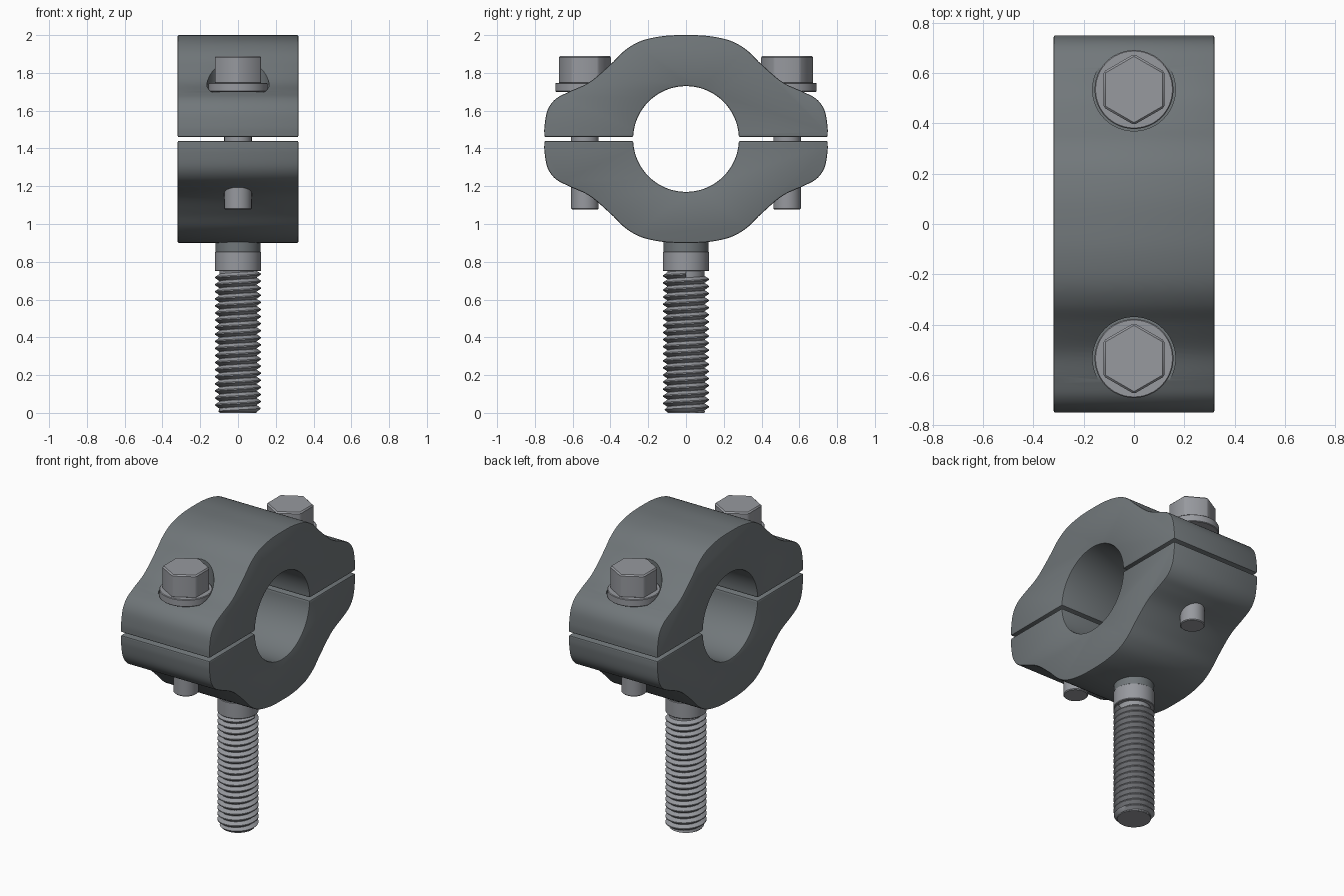
import bpy, bmesh
from math import sin, cos, pi, radians, tau, sqrt
from mathutils import Matrix, Vector

cube = bpy.data.objects.get("Cube")
if cube:
    bpy.data.objects.remove(cube, do_unlink=True)


def material(name, rgb):
    m = bpy.data.materials.new(name)
    m.use_nodes = True
    m.diffuse_color = (*rgb, 1)
    m.node_tree.nodes["Principled BSDF"].inputs["Base Color"].default_value = (*rgb, 1)
    return m


DARK = material("dark grey metal", (0.165, 0.185, 0.195))
STEEL = material("light steel", (0.31, 0.32, 0.345))

MID = 1.45      # height of the clamp's split plane
HALF_W = 0.32
BOLT_Y = 0.535


def make(name, bm, mat):
    bmesh.ops.recalc_face_normals(bm, faces=bm.faces)
    me = bpy.data.meshes.new(name)
    bm.to_mesh(me)
    bm.free()
    me.materials.append(mat)
    ob = bpy.data.objects.new(name, me)
    bpy.context.collection.objects.link(ob)
    return ob


def activate(ob):
    bpy.ops.object.select_all(action='DESELECT')
    ob.select_set(True)
    bpy.context.view_layer.objects.active = ob


def smooth(ob, angle=32):
    activate(ob)
    bpy.ops.object.shade_smooth_by_angle(angle=radians(angle))


def apply_all(ob):
    activate(ob)
    for m in list(ob.modifiers):
        bpy.ops.object.modifier_apply(modifier=m.name)


def prism(name, r, z0, z1, y=0, sides=48, mat=STEEL, turn=0, bevel=0):
    """Upright cylinder or prism, with optional bevelled rims."""
    bm = bmesh.new()
    bmesh.ops.create_cone(bm, cap_ends=True, segments=sides, radius1=r, radius2=r,
                          depth=z1 - z0,
                          matrix=Matrix.Translation((0, y, (z0 + z1) / 2)) @ Matrix.Rotation(turn, 4, 'Z'))
    ob = make(name, bm, mat)
    if bevel:
        b = ob.modifiers.new("rim", 'BEVEL')
        b.width, b.segments, b.limit_method = bevel, 1, 'ANGLE'
        apply_all(ob)
    smooth(ob)
    return ob


def curve_through(pts, steps=6):
    """Catmull-Rom curve through 2D points."""
    p = [Vector(q) for q in pts]
    p = [2 * p[0] - p[1]] + p + [2 * p[-1] - p[-2]]
    out = []
    for a, b, c, d in zip(p, p[1:], p[2:], p[3:]):
        for i in range(steps):
            t = i / steps
            out.append(0.5 * (2 * b + (c - a) * t + (2 * a - 5 * b + 4 * c - d) * t * t
                              + (3 * b - a - 3 * c + d) * t ** 3))
    return out + [p[-2]]


# Clamp half outline: (y, height above split plane), from the ear to the crown
EAR = [(0.75, 0.01), (0.749, 0.07), (0.732, 0.155), (0.69, 0.212), (0.62, 0.25),
       (0.51, 0.302), (0.40, 0.395), (0.32, 0.472), (0.235, 0.52), (0.12, 0.545), (0, 0.55)]


def clamp_half(name, side):
    outer = curve_through(EAR + [(-y, h) for y, h in reversed(EAR[:-1])])
    r, gap = 0.28, 0.01
    start = sqrt(r * r - gap * gap)
    inner = [(-start, gap)] + [(-r * cos(pi * i / 36), r * sin(pi * i / 36))
                               for i in range(1, 36)] + [(start, gap)]
    bm = bmesh.new()
    face = bm.faces.new([bm.verts.new((-HALF_W, y, MID + side * h))
                         for y, h in [tuple(v) for v in outer] + inner])
    ext = bmesh.ops.extrude_face_region(bm, geom=[face])
    bmesh.ops.translate(bm, vec=(2 * HALF_W, 0, 0),
                        verts=[g for g in ext["geom"] if isinstance(g, bmesh.types.BMVert)])
    ob = make(name, bm, DARK)
    b = ob.modifiers.new("edges", 'BEVEL')
    b.width, b.segments, b.limit_method, b.angle_limit = 0.008, 2, 'ANGLE', radians(40)
    cutters = []
    if side > 0:        # round seats for the bolt heads
        for y in (-BOLT_Y, BOLT_Y):
            c = prism("seat_cutter", 0.165, 1.70, 2.2, y, mat=DARK)
            c.hide_render = True
            m = ob.modifiers.new("seat", 'BOOLEAN')
            m.object, m.operation, m.solver = c, 'DIFFERENCE', 'EXACT'
            cutters.append(c)
    apply_all(ob)
    for c in cutters:
        bpy.data.objects.remove(c, do_unlink=True)
    smooth(ob)


clamp_half("upper_clamp_half", 1)
clamp_half("lower_clamp_half", -1)

# Bolts through both ears
for label, y in (("front", -BOLT_Y), ("back", BOLT_Y)):
    prism(label + "_bolt_shank", 0.073, 1.077, 1.72, y, bevel=0.005)
    prism(label + "_bolt_flange", 0.157, 1.699, 1.747, y, bevel=0.004)
    prism(label + "_bolt_head", 0.141, 1.74, 1.89, y, sides=6, turn=0, bevel=0.008)

# Stud below the clamp
prism("stud_neck", 0.119, 0.85, 1.0, mat=DARK)
prism("stud_collar", 0.122, 0.75, 0.855, bevel=0.004)
prism("stud_core", 0.099, 0.0, 0.76)


def thread(name, z0, z1, root, crest, pitch, n=40):
    """Helical ridge wound around the stud core."""
    bm = bmesh.new()
    prev = None
    shape = ((0, root), (0.42, crest), (0.58, crest), (1, root))
    for i in range(int((z1 - z0) / pitch + 1) * n + 1):
        a = tau * i / n
        row = []
        for f, r in shape:
            z = min(max(z0 + (i / n + f - 1) * pitch, z0), z1)
            r = min(r, root + 0.003 + (z - z0))
            row.append(bm.verts.new((r * cos(a), r * sin(a), z)))
        if prev:
            for k in range(3):
                bm.faces.new((prev[k], row[k], row[k + 1], prev[k + 1]))
        prev = row
    bmesh.ops.remove_doubles(bm, verts=bm.verts, dist=0.0002)
    ob = make(name, bm, STEEL)
    smooth(ob, 30)


thread("stud_thread", 0.004, 0.752, 0.098, 0.121, 0.0375)
